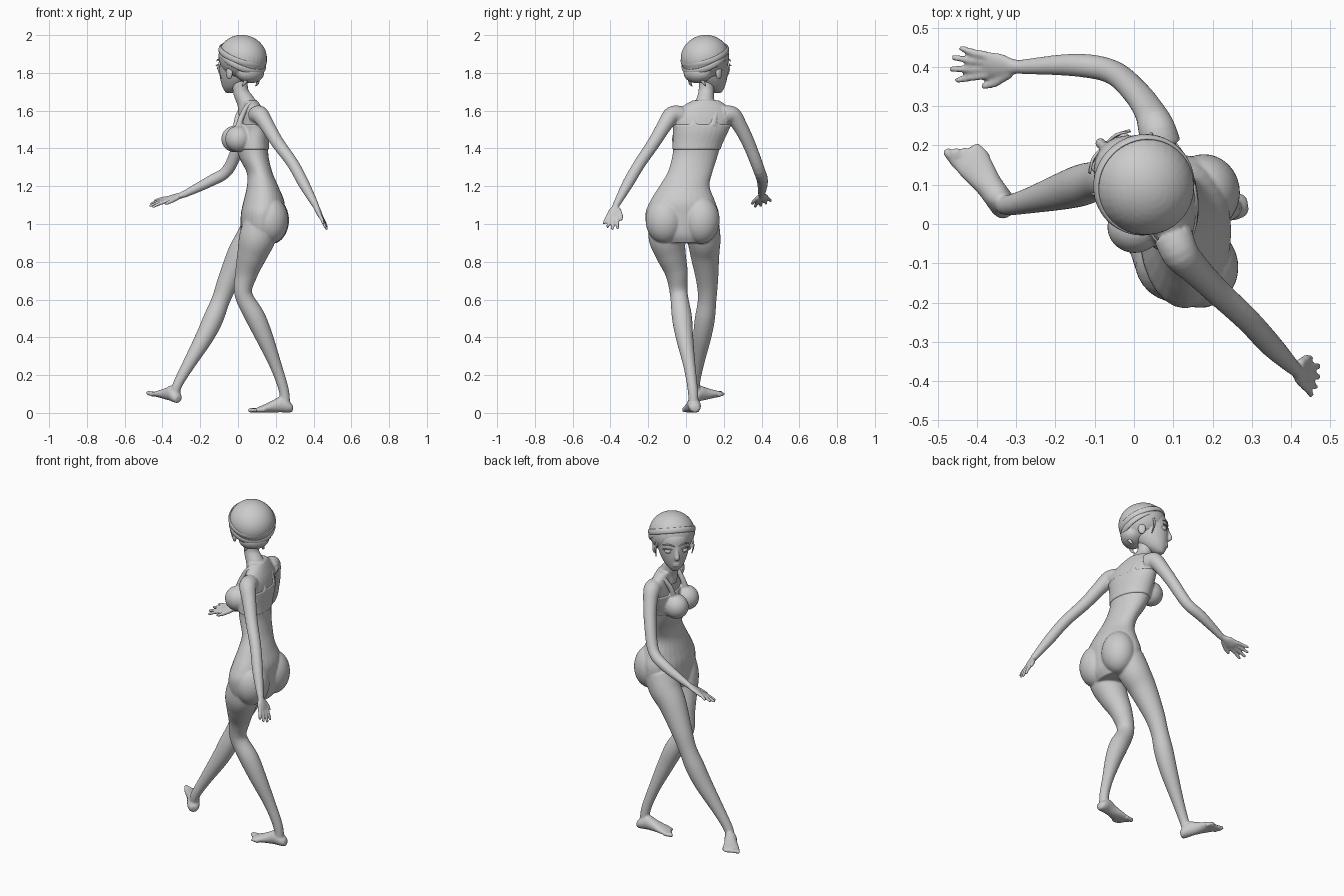
import bpy, bmesh, math
from mathutils import Vector as V, Matrix

UP = V((0, 0, 1))


def spline(rows, n=5):
    """Catmull-Rom through rows of numbers."""
    out = []
    for i in range(len(rows) - 1):
        p = [rows[max(i - 1, 0)], rows[i], rows[i + 1], rows[min(i + 2, len(rows) - 1)]]
        for k in range(n):
            t = k / n
            out.append([0.5 * (2 * b + (c - a) * t + (2 * a - 5 * b + 4 * c - d) * t * t
                               + (3 * b - a - 3 * c + d) * t ** 3) for a, b, c, d in zip(*p)])
    return out + [list(rows[-1])]


def skin(bm, rings):
    """Join (centre, side axis, depth axis) ellipses into a closed skin."""
    n = 28
    loops = [[bm.verts.new(c + u * math.cos(2 * math.pi * k / n) + w * math.sin(2 * math.pi * k / n))
              for k in range(n)] for c, u, w in rings]
    for a, b in zip(loops, loops[1:]):
        for k in range(n):
            bm.faces.new((a[k], a[(k + 1) % n], b[(k + 1) % n], b[k]))
    bm.faces.new(loops[0][::-1])
    bm.faces.new(loops[-1])


def limb(bm, pts, n=5):
    """Round tube through (x, y, z, radius) points."""
    s = spline(pts, n)
    rings = []
    for i, p in enumerate(s):
        t = (V(s[min(i + 1, len(s) - 1)][:3]) - V(s[max(i - 1, 0)][:3])).normalized()
        u = t.cross(V((0.31, 0.9, 0.3))).normalized()
        rings.append((V(p[:3]), u * p[3], t.cross(u) * p[3]))
    skin(bm, rings)


def ball(bm, c, r, rot=None):
    m = Matrix.Translation(c) @ (rot or Matrix()) @ Matrix.Diagonal((*r, 1))
    bmesh.ops.create_uvsphere(bm, u_segments=32, v_segments=20, radius=1, matrix=m)


def capsule(bm, a, b, r0, r1):
    d = (V(b) - V(a)).normalized()
    limb(bm, [(*a, r0), (*(V(a).lerp(V(b), .5)), (r0 + r1) / 2), (*b, r1), (*(V(b) + d * r1 * .7), r1 * .55)], 3)


def finish(bm, name, voxel=0, smooth=0):
    bmesh.ops.recalc_face_normals(bm, faces=bm.faces)
    me = bpy.data.meshes.new(name)
    bm.to_mesh(me)
    bm.free()
    for p in me.polygons:
        p.use_smooth = True
    ob = bpy.data.objects.new(name, me)
    bpy.context.collection.objects.link(ob)
    if voxel:
        m = ob.modifiers.new("fuse", 'REMESH')
        m.mode, m.voxel_size, m.use_smooth_shade = 'VOXEL', voxel, True
        m = ob.modifiers.new("soften", 'SMOOTH')
        m.factor, m.iterations = 0.5, smooth
    return ob


# torso sections: centre x, y, z, half width, half depth, yaw
TORSO = [(.12, -.01, .90, .13, .09, 0), (.125, -.015, .95, .18, .11, 0), (.13, -.02, 1.05, .195, .115, 0),
         (.137, -.018, 1.12, .172, .108, 0), (.13, -.008, 1.2, .133, .083, .03), (.115, .02, 1.27, .119, .068, .08),
         (.085, .045, 1.35, .12, .077, .14), (.075, .06, 1.42, .128, .082, .18), (.08, .08, 1.5, .146, .076, .2),
         (.08, .088, 1.57, .166, .062, .2), (.07, .1, 1.62, .125, .05, .2), (.058, .105, 1.655, .07, .042, .2)]


def body_rings(rows, grow=0.0):
    out = []
    for x, y, z, a, b, w in rows:
        out.append((V((x, y, z)), V((-math.sin(w), math.cos(w), 0)) * (a + grow),
                    V((math.cos(w), math.sin(w), 0)) * (b + grow)))
    return out


def foot(bm, heel, direction, toe_side):
    f = V(direction).normalized()
    s = UP.cross(f).normalized()
    u = f.cross(s)
    heel = V(heel)
    rows = [(0, .014, .014, .026), (.008, .026, .024, .027), (.03, .034, .034, .036), (.065, .034, .042, .045),
            (.10, .035, .034, .036), (.14, .042, .024, .026), (.175, .046, .017, .018), (.2, .04, .01, .013)]
    skin(bm, [(heel + f * t + u * h, s * a, u * b) for t, a, b, h in spline(rows, 4)])
    for i in range(5):
        off = (i - 2) * .018 * toe_side
        base = heel + f * (.18 - .006 * i) + s * off + u * .014
        capsule(bm, base, base + f * (.045 - .005 * i), .012, .012 - .0012 * i)


def hand(bm, wrist, direction, thumb, length):
    """Palm, four fanned fingers and a thumb."""
    f = V(direction).normalized()
    w = V(wrist)
    s = V(thumb)
    s = (s - f * s.dot(f)).normalized()
    n = f.cross(s)
    L = length
    rows = [(-.1, .017, .017), (.08, .019, .016), (.25, .032, .015), (.42, .035, .013), (.5, .030, .01)]
    skin(bm, [(w + f * t * L, s * a, n * b) for t, a, b in spline(rows, 4)])
    for i, fl in enumerate((.46, .52, .48, .38)):
        o = (1.5 - i)
        a = w + f * L * .45 + s * o * .017
        m = a + (f + s * o * .13).normalized() * L * fl * .5 + n * .003
        b = m + (f + s * o * .18).normalized() * L * fl * .5 - n * .003
        capsule(bm, a, m, .0105, .0095)
        capsule(bm, m, b, .0095, .0075)
    a = w + f * L * .15 + s * .018
    b = a + (f + s * .7).normalized() * L * .28
    capsule(bm, a, b, .013, .0105)
    capsule(bm, b, b + (f + s * .3).normalized() * L * .16, .0105, .008)


# fused body: torso, buttocks, neck, legs, arms, feet, hands
bm = bmesh.new()
skin(bm, body_rings(spline(TORSO)))
ball(bm, (.178, .08, 1.02), (.092, .098, .125))
ball(bm, (.168, -.11, 1.02), (.098, .104, .125))
limb(bm, [(.06, .1, 1.59, .06), (.045, .1, 1.64, .05), (.015, .107, 1.70, .041), (.01, .11, 1.78, .042)])
limb(bm, [(.125, -.105, 1.0, .095), (.1, -.1, .92, .096), (.075, -.08, .84, .08), (.045, -.05, .74, .06),
          (.028, -.038, .63, .047), (.09, -.022, .51, .053), (.14, -.008, .4, .046), (.2, .018, .25, .032),
          (.24, .035, .13, .027), (.25, .04, .06, .026)])
limb(bm, [(.115, .085, 1.0, .09), (.075, .095, .92, .088), (.02, .1, .84, .077), (-.05, .112, .7, .058),
          (-.09, .112, .6, .049), (-.13, .1, .5, .053), (-.178, .085, .4, .048), (-.265, .06, .25, .033),
          (-.32, .048, .15, .026), (-.333, .055, .10, .026)])
limb(bm, [(.1, -.03, 1.575, .05), (.118, -.075, 1.575, .047), (.155, -.115, 1.52, .039), (.21, -.17, 1.43, .034),
          (.29, -.245, 1.32, .031), (.35, -.31, 1.21, .029), (.41, -.37, 1.1, .018)])
limb(bm, [(.07, .2, 1.575, .05), (.057, .245, 1.575, .047), (.04, .285, 1.52, .039), (.005, .335, 1.42, .034),
          (-.055, .387, 1.285, .031), (-.15, .405, 1.225, .029), (-.29, .4, 1.155, .018)])
foot(bm, (.29, .05, 0), (-1, -.15, 0), 1)
foot(bm, (-.318, .028, .048), (-.58, .8, .2), -1)
hand(bm, (.41, -.37, 1.1), (.05, -.03, -.11), (0, 1, .2), .145)
hand(bm, (-.29, .4, 1.155), (-.18, .01, -.055), (0, -1, -.35), .19)
finish(bm, "body", .0055, 3)

# cropped sports top with breasts and shoulder straps
bm = bmesh.new()
cloth = [r for r in spline(TORSO, 8) if 1.385 < r[2] < 1.53]
skin(bm, body_rings(cloth, .005))
ball(bm, (.002, -.008, 1.45), (.07, .066, .07))
ball(bm, (-.018, .12, 1.45), (.07, .066, .07))
for pts in ([(.0, .0, 1.5, .018), (.02, .01, 1.57, .015), (.06, .02, 1.632, .014), (.11, .03, 1.6, .02), (.14, .04, 1.52, .024)],
            [(-.01, .13, 1.5, .018), (.0, .15, 1.57, .015), (.04, .18, 1.632, .014), (.09, .16, 1.6, .02), (.125, .14, 1.52, .024)]):
    limb(bm, pts)
finish(bm, "sports_top", .006, 2)

# head frame: forward and left directions of the turned head
F = V((-.72, .69, 0)).normalized()
S = UP.cross(F)
C = V((.025, .1, 0))
ROT = Matrix((F, S, UP)).transposed().to_4x4()


def at(f, s, z):
    return C + F * f + S * s + UP * z


# face and skull, nose, lips, ears
bm = bmesh.new()
FACE = [(.098, 1.693, .014, .016), (.088, 1.703, .03, .034), (.072, 1.725, .05, .06), (.056, 1.76, .069, .084),
        (.045, 1.80, .083, .099), (.032, 1.85, .095, .112), (.02, 1.90, .1, .115), (.01, 1.95, .085, .09)]
skin(bm, [(at(f, 0, z), S * a, F * b) for f, z, a, b in spline(FACE)])
limb(bm, [(*at(.137, 0, 1.845), .008), (*at(.148, 0, 1.81), .011), (*at(.153, 0, 1.79), .013), (*at(.143, 0, 1.777), .009)])
for k in (-.006, .005):
    ball(bm, at(.131, 0, 1.745 + k), (.012, .022, .007), ROT)
for side in (-1, 1):
    ball(bm, at(.005, .098 * side, 1.80), (.022, .012, .034), ROT)
finish(bm, "face", .0045, 2)

# eyes, brows and lashes on both sides
bm = bmesh.new()
for side in (-1, 1):
    ball(bm, at(.118, .042 * side, 1.825), (.02, .023, .015), ROT)
    limb(bm, [(*at(.138, .015 * side, 1.832), .003), (*at(.138, .042 * side, 1.843), .004),
              (*at(.122, .075 * side, 1.838), .003)])
    limb(bm, [(*at(.142, .014 * side, 1.858), .003), (*at(.138, .045 * side, 1.87), .004),
              (*at(.118, .075 * side, 1.862), .002)])
finish(bm, "eyes_and_brows")

# close hair cap
bm = bmesh.new()
tilt = ROT @ Matrix.Rotation(math.radians(-16), 4, 'Y')
ball(bm, at(0, 0, 1.883), (.132, .126, .117), tilt)
ball(bm, at(-.055, 0, 1.80), (.062, .085, .055), ROT)
finish(bm, "hair", .005, 4)

# crossed headbands
for name, z, ang, r in (("headband_lower", 1.868, -30, .127), ("headband_upper", 1.892, -24, .129)):
    bm = bmesh.new()
    base = Matrix.Translation(at(0, 0, z)) @ ROT @ Matrix.Rotation(math.radians(ang), 4, 'Y')
    n, m = 56, 10
    grid = [[bm.verts.new(base @ V(((r + .006 * math.cos(q)) * math.cos(p), (r - .004 + .006 * math.cos(q)) * math.sin(p),
                                    .016 * math.sin(q))))
             for q in [2 * math.pi * j / m for j in range(m)]] for p in [2 * math.pi * i / n for i in range(n)]]
    for i in range(n):
        for j in range(m):
            bm.faces.new((grid[i][j], grid[(i + 1) % n][j], grid[(i + 1) % n][(j + 1) % m], grid[i][(j + 1) % m]))
    finish(bm, name)

# loose wisps of hair near the temples and nape
bm = bmesh.new()
for side in (-1, 1):
    limb(bm, [(*at(.07, .1 * side, 1.86), .006), (*at(.075, .106 * side, 1.82), .005), (*at(.06, .1 * side, 1.77), .002)])
    limb(bm, [(*at(-.07, .04 * side, 1.77), .012), (*at(-.06, .05 * side, 1.745), .008), (*at(-.045, .05 * side, 1.73), .002)])
finish(bm, "hair_wisps")
